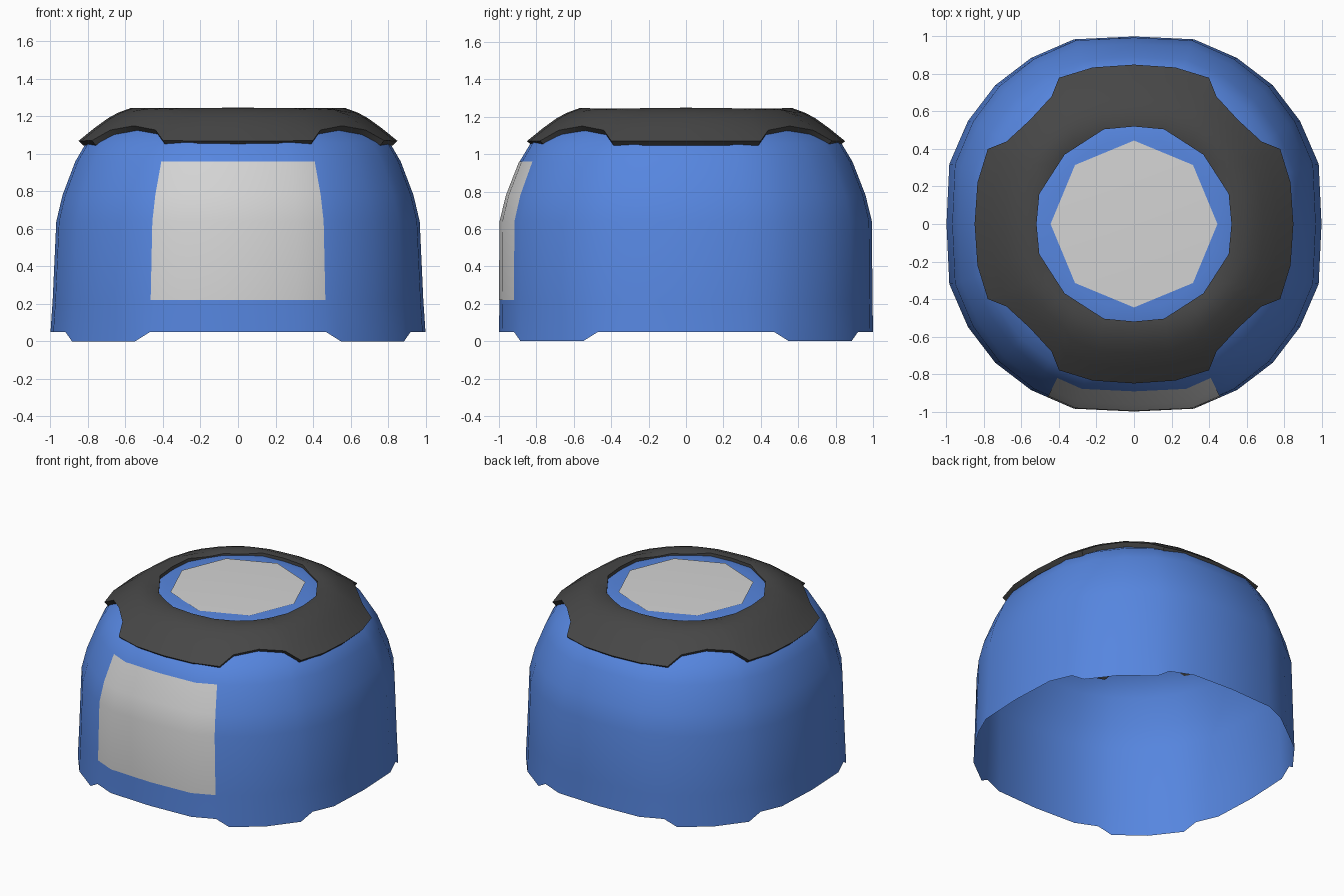
import bpy
import bmesh
import math

cube = bpy.data.objects.get("Cube")
if cube:
    bpy.data.objects.remove(cube, do_unlink=True)


def make_material(name, rgb):
    mat = bpy.data.materials.new(name)
    mat.use_nodes = True
    colour = (*rgb, 1)
    mat.diffuse_color = colour
    mat.node_tree.nodes["Principled BSDF"].inputs["Base Color"].default_value = colour
    return mat


BLUE = make_material("blue", (0.093, 0.238, 0.74))
WHITE = make_material("light_grey", (0.66, 0.66, 0.66))
DARK = make_material("charcoal", (0.062, 0.062, 0.062))


def full_loop(octant):
    """Mirror one eighth across its diagonal, then turn it round four quarters."""
    quarter = octant + [(y, x) for x, y in octant[-2:0:-1]]
    loop = []
    for _ in range(4):
        loop += quarter
        quarter = [(y, -x) for x, y in quarter]
    return loop


def interpolate(profile, s):
    """Height on a (radius, height) profile ordered by growing radius."""
    for (s0, z0), (s1, z1) in zip(profile, profile[1:]):
        if s <= s1:
            return z0 + (z1 - z0) * (s - s0) / (s1 - s0)
    return profile[-1][1]


def loft(name, rows, mat, closed=True, wrap_rows=False, apex=None, angle=30):
    """Skin rows of points; optionally close them round, back on themselves or to an apex."""
    bm = bmesh.new()
    grid = [[bm.verts.new(p) for p in row] for row in rows]
    pairs = list(zip(grid, grid[1:]))
    if wrap_rows:
        pairs.append((grid[-1], grid[0]))
    n = len(rows[0])
    columns = range(n if closed else n - 1)
    for low, high in pairs:
        for i in columns:
            j = (i + 1) % n
            bm.faces.new((low[i], high[i], high[j], low[j]))
    if apex:
        tip = bm.verts.new(apex)
        for i in columns:
            bm.faces.new((grid[-1][i], tip, grid[-1][(i + 1) % n]))
    mesh = bpy.data.meshes.new(name)
    bm.to_mesh(mesh)
    bm.free()
    mesh.materials.append(mat)
    obj = bpy.data.objects.new(name, mesh)
    bpy.context.collection.objects.link(obj)
    bpy.ops.object.select_all(action="DESELECT")
    obj.select_set(True)
    bpy.context.view_layer.objects.active = obj
    bpy.ops.object.shade_smooth_by_angle(angle=math.radians(angle))
    return obj


# Rounded-square plan of the shell, from the axis to the diagonal
OUTLINE = full_loop([(0, 1), (0.32, 0.985), (0.47, 0.92), (0.55, 0.885), (0.74, 0.74)])


def shell_row(s, z):
    squeeze = 1 - 0.025 * min(z / 0.64, 1)
    return [(x * s * squeeze, y * s, z) for x, y in OUTLINE]


# Dome shell with four shallow feet on the diagonals
wall = [(0.997, 0.22), (0.994, 0.64), (0.96, 0.78), (0.89, 0.96)]
crown = [(0.83, 1.06), (0.745, 1.12), (0.64, 1.185), (0.53, 1.22), (0.44, 1.231)]
foot_row = [(x, y, 0 if i % 8 in (3, 4, 5) else 0.05)
            for i, (x, y) in enumerate(OUTLINE)]
loft("dome_shell", [foot_row] + [shell_row(s, z) for s, z in wall + crown],
     BLUE, apex=(0, 0, 1.24), angle=50)

# Front panel, a thin sheet following the wall
loft("front_panel", [shell_row(s * 1.003, z)[14:19] for s, z in wall],
     WHITE, closed=False, angle=50)

# Notched ring around the crown
outer = full_loop([(0, 0.85), (0.22, 0.835), (0.40, 0.78), (0.44, 0.68), (0.555, 0.555)])
inner = full_loop([(0, 0.52), (0.16, 0.505), (0.26, 0.441), (0.30, 0.415), (0.37, 0.37)])
RING = [(0.47, 1.225), (0.52, 1.244), (0.57, 1.246), (0.64, 1.22),
        (0.69, 1.193), (0.76, 1.143), (0.85, 1.07)]


def ring_row(t, shrink=1, drop=0):
    row = []
    for (xi, yi), (xo, yo) in zip(inner, outer):
        x, y = xi + (xo - xi) * t, yi + (yo - yi) * t
        p = 2.306
        s = (abs(x) ** p + abs(y) ** p) ** (1 / p)
        row.append((x * shrink, y * shrink, interpolate(RING, s) - drop))
    return row


steps = [1, 0.75, 0.52, 0.36, 0.15, 0]
ring_rows = [ring_row(1, 0.97, 0.025)] + [ring_row(t) for t in steps]
ring_rows += [ring_row(0, drop=0.05), ring_row(0.5, drop=0.05)]
loft("crown_ring", ring_rows, DARK, wrap_rows=True)

# Octagonal top plate
rim = [(0.445 * math.sin(i * math.pi / 4), 0.445 * math.cos(i * math.pi / 4), 1.236)
       for i in range(8)]
loft("top_plate", [rim], WHITE, apex=(0, 0, 1.249))
